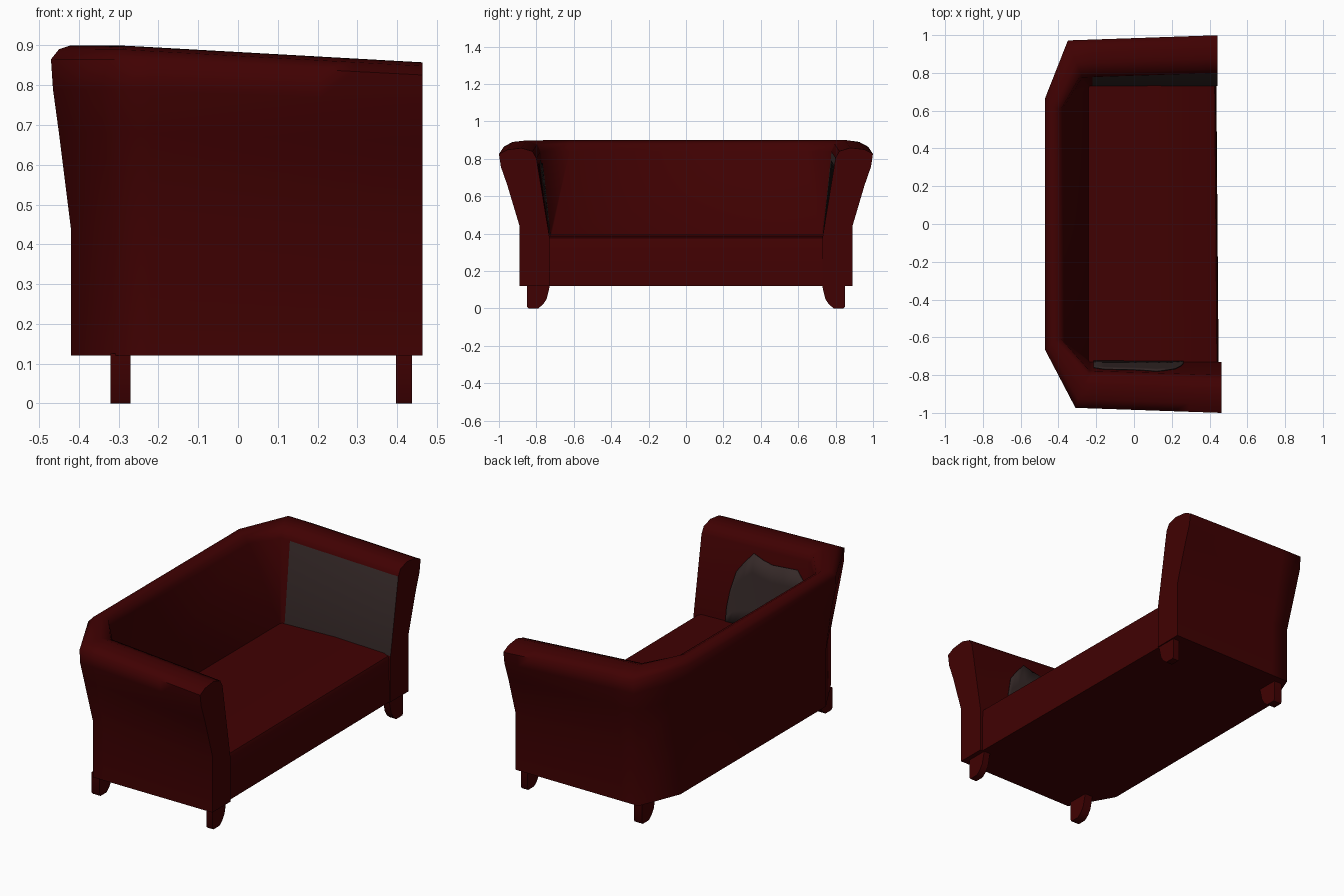
import bpy, bmesh, math

if "Cube" in bpy.data.objects:
    bpy.data.objects.remove(bpy.data.objects["Cube"])

def mat(name, rgb):
    m = bpy.data.materials.new(name)
    m.diffuse_color = (*rgb, 1)
    m.use_nodes = True
    m.node_tree.nodes["Principled BSDF"].inputs["Base Color"].default_value = m.diffuse_color
    return m

RED = mat("dark red leather", (0.051, 0.0002, 0.0005))
GREY = mat("worn grey", (0.036, 0.022, 0.021))

def make(name, bm, mats, smooth=None):
    bmesh.ops.recalc_face_normals(bm, faces=bm.faces)
    me = bpy.data.meshes.new(name)
    bm.to_mesh(me)
    bm.free()
    ob = bpy.data.objects.new(name, me)
    bpy.context.collection.objects.link(ob)
    for m in mats:
        me.materials.append(m)
    if smooth:
        bpy.ops.object.select_all(action='DESELECT')
        ob.select_set(True)
        bpy.context.view_layer.objects.active = ob
        bpy.ops.object.shade_smooth_by_angle(angle=math.radians(smooth))
    return ob

FRONT, MID, STEPS = 0.463, -0.22, 8

# Shell cross-section: back x, arm y, height, corner chamfer x and y
LEVELS = [
    (-.42, .89, .12, .11, .24), (-.42, .89, .44, .11, .24),
    (-.45, .955, .68, .12, .28), (-.465, .99, .79, .13, .29),
    (-.47, 1.0, .865, .135, .30), (-.45, .955, .89, .13, .27),
    (-.42, .88, .90, .13, .23), (-.385, .82, .88, .12, .18),
    (-.37, .80, .84, .11, .15), (-.24, .73, .38, .005, .01),
    (-.24, .73, .12, .005, .01)]

def point(x, y, z):
    # arms slope gently down towards the front and narrow at the back
    k = max(0, (z - .44) / .46)
    drop = .042 * k * max(0, x + .3) / .75
    sy = 1 if y > 0 else -1
    return (x, y - sy * .03 * k * (FRONT - x) / .8, z - drop)

def ring(level):
    X, Y, z, cx, cy = level
    def half(s):
        front = FRONT - .02 * (s > 0)
        # the two rear corners differ slightly
        corner = X + cx + (0 if cx < .05 else -.015 if s > 0 else .025)
        arm = [(front + (MID - front) * i / STEPS, s * Y) for i in range(STEPS + 1)]
        return arm + [(corner, s * Y), (X, s * (Y - cy))]
    return [point(x, y, z) for x, y in half(1) + half(-1)[::-1]]

# Back and arms: one lofted shell
bm = bmesh.new()
rings = [[bm.verts.new(p) for p in ring(l)] for l in LEVELS]
n, m = len(rings), len(rings[0])
for i in range(n):
    a, b = rings[i], rings[(i + 1) % n]
    for j in range(m - 1):
        f = bm.faces.new((a[j], a[j + 1], b[j + 1], b[j]))
        if i == 8 and j < STEPS:          # grey inner face of one arm
            f.material_index = 1
for j in (0, m - 1):                      # flat arm fronts
    bm.faces.new([r[j] for r in rings])
make("back_and_arms", bm, [RED, GREY], 70)

# Worn patch on the inner face of the other arm: columns of (x, relative height)
COLUMNS = [(.262, .2), (.25, .4), (.22, .66), (.17, .81), (.12, .93), (.06, .88),
           (0, .85), (-.08, .86), (-.16, .87), (-.215, .72)]
bm = bmesh.new()
grid = []
for x, top in COLUMNS:
    lo, hi = point(x, -.73, .38), point(x, -.80, .84)
    grid.append([bm.verts.new([p + (q - p) * top * r / 4 + (0, .005, .002)[c]
                 for c, (p, q) in enumerate(zip(lo, hi))]) for r in range(5)])
for a, b in zip(grid, grid[1:]):
    for r in range(4):
        bm.faces.new((a[r], b[r], b[r + 1], a[r + 1]))
patch = make("worn_patch", bm, [GREY], 40)
solid = patch.modifiers.new("thickness", 'SOLIDIFY')
solid.thickness, solid.offset = .004, 0

def prism(name, pts, axis_map, lo, hi, smooth=None):
    bm = bmesh.new()
    ends = [[bm.verts.new(axis_map(p, v)) for p in pts] for v in (lo, hi)]
    for e in ends:
        bm.faces.new(e)
    for i in range(len(pts)):
        j = (i + 1) % len(pts)
        bm.faces.new((ends[0][i], ends[0][j], ends[1][j], ends[1][i]))
    return make(name, bm, [RED], smooth)

# Seat: extruded side profile with a slightly rounded front edge
prism("seat", [(-.25, .12), (.442, .12), (.44, .36), (.433, .376), (.41, .386),
               (.1, .395), (-.25, .385)],
      lambda p, y: (p[0] - .008 * y, y, p[1]), -.735, .735, 40)

# Legs: curved on the inner side
LEG = [(.85, .125), (.85, .01), (.843, 0), (.79, 0), (.765, .02),
       (.745, .05), (.727, .125)]
for pos, x0, x1 in (("front", .397, .437), ("back", -.32, -.27)):
    for side, s in (("left", -1), ("right", 1)):
        prism(f"{pos}_{side}_leg", LEG,
              lambda p, x, s=s: (x, s * p[0], p[1]), x0, x1, 40)
